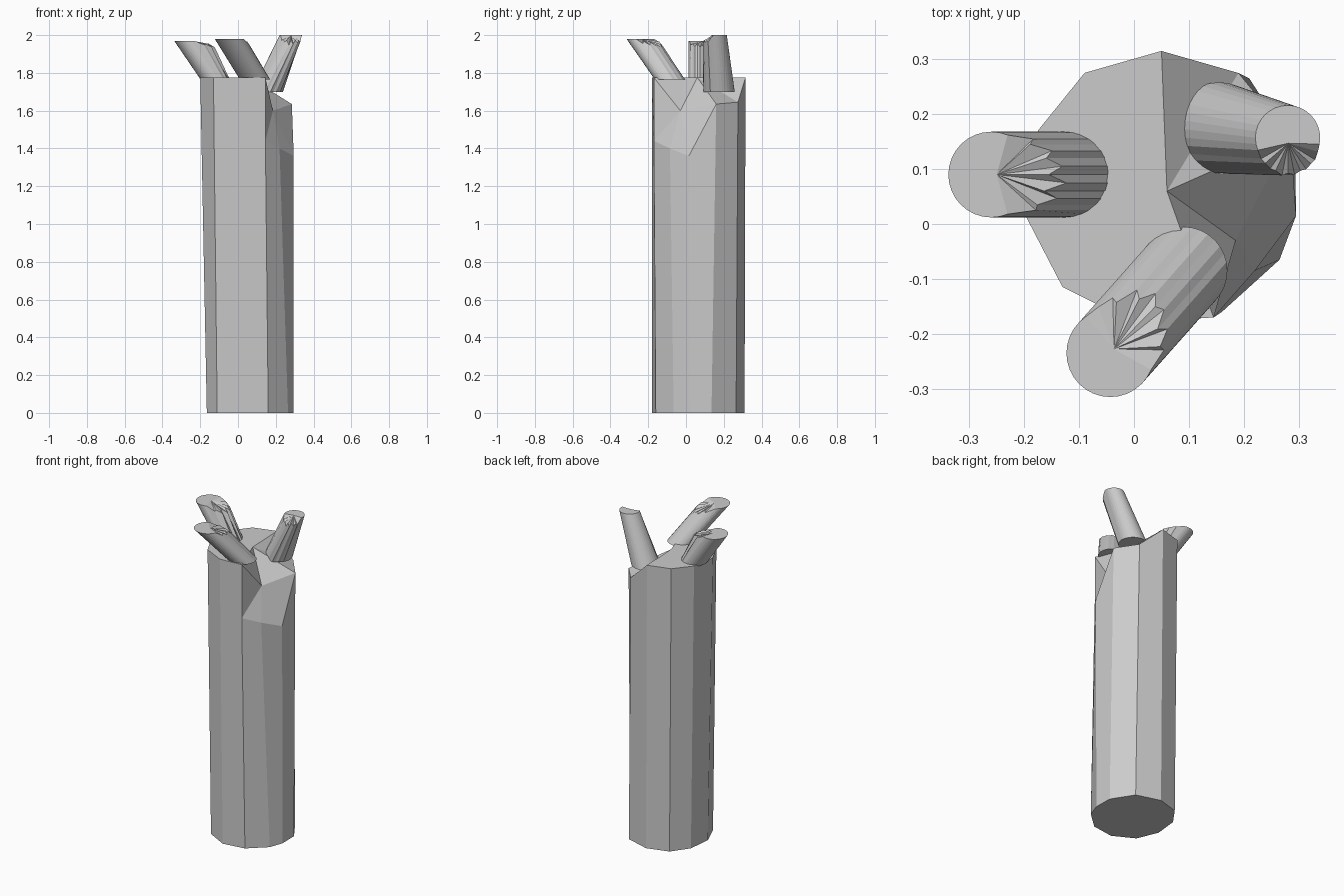
import bpy, bmesh, math, random
from mathutils import Vector

if "Cube" in bpy.data.objects:
    bpy.data.objects.remove(bpy.data.objects["Cube"])

random.seed(4)


def finish(bm, name):
    bmesh.ops.recalc_face_normals(bm, faces=bm.faces)
    mesh = bpy.data.meshes.new(name)
    bm.to_mesh(mesh)
    bm.free()
    obj = bpy.data.objects.new(name, mesh)
    bpy.context.collection.objects.link(obj)
    return obj


def build_trunk():
    bm = bmesh.new()
    # ground outline, counter-clockwise from the front right corner
    base = [bm.verts.new((x, y, 0)) for x, y in [
        (.16, -.16), (.265, -.065), (.295, .02), (.293, .135), (.21, .265), (.06, .31),
        (-.075, .27), (-.15, .165), (-.165, .02), (-.11, -.11), (.02, -.18)]]
    # upper rim, dropping to a broken edge on the right
    top = [bm.verts.new(p) for p in [
        (.145, -.17, 1.44), (.22, -.085, 1.40), (.295, .015, 1.36), (.285, .16, 1.635),
        (.19, .275, 1.645), (.05, .315, 1.775), (-.09, .275, 1.775), (-.175, .17, 1.775),
        (-.2, .02, 1.775), (-.13, -.115, 1.775), (0, -.18, 1.775)]]
    # points of the splintered break
    corner, inner, centre, ledge = [bm.verts.new(p) for p in [
        (.145, -.17, 1.775), (.085, -.01, 1.775), (.06, .06, 1.775), (.185, -.03, 1.6)]]
    bm.faces.new(base)
    for i in range(10):
        bm.faces.new((base[i], base[i + 1], top[i + 1], top[i]))
    bm.faces.new((base[10], base[0], top[0], corner, top[10]))
    # flat top and sloping break
    bm.faces.new(top[5:] + [corner, inner, centre])
    for f in [(top[5], centre, top[4]), (centre, top[3], top[4]), (centre, ledge, top[3]),
              (centre, inner, ledge), (inner, corner, ledge), (corner, top[0], ledge),
              (top[0], top[1], ledge), (top[1], top[2], ledge), (ledge, top[2], top[3])]:
        bm.faces.new(f)
    finish(bm, "trunk")


def build_branch(name, start, end, r0, r1, tear_angle, reach, drop, n=32):
    """Leaning branch with level ends and a jagged tear on one side of its tip."""
    bm = bmesh.new()
    start, end = Vector(start), Vector(end)
    tear = Vector((math.cos(tear_angle), math.sin(tear_angle), 0))
    low, high = [], []
    for i in range(n):
        a = 2 * math.pi * i / n
        d = Vector((math.cos(a), math.sin(a), 0))
        tip = end + d * r1
        facing = d.dot(tear)
        if facing > .4:
            k = random.uniform(.75, 1) if i % 2 else random.uniform(.3, .65)
            tip += (tear * reach - Vector((0, 0, drop))) * k * facing
        low.append(bm.verts.new(start + d * r0))
        high.append(bm.verts.new(tip))
    hub = bm.verts.new(end + tear * .01)
    bm.faces.new(low)
    for i in range(n):
        j = (i + 1) % n
        bm.faces.new((low[i], low[j], high[j], high[i]))
        bm.faces.new((high[i], high[j], hub))
    finish(bm, name)


build_trunk()
build_branch("left_branch", (-.12, .09, 1.765), (-.26, .09, 1.97), .078, .078, 0, .07, .04)
build_branch("front_branch", (.09, -.085, 1.765), (-.043, -.235, 1.98), .08, .08,
             math.radians(48), .06, .05)
build_branch("right_branch", (.155, .175, 1.70), (.28, .157, 2.0), .083, .059,
             math.radians(-85), .012, .06)
